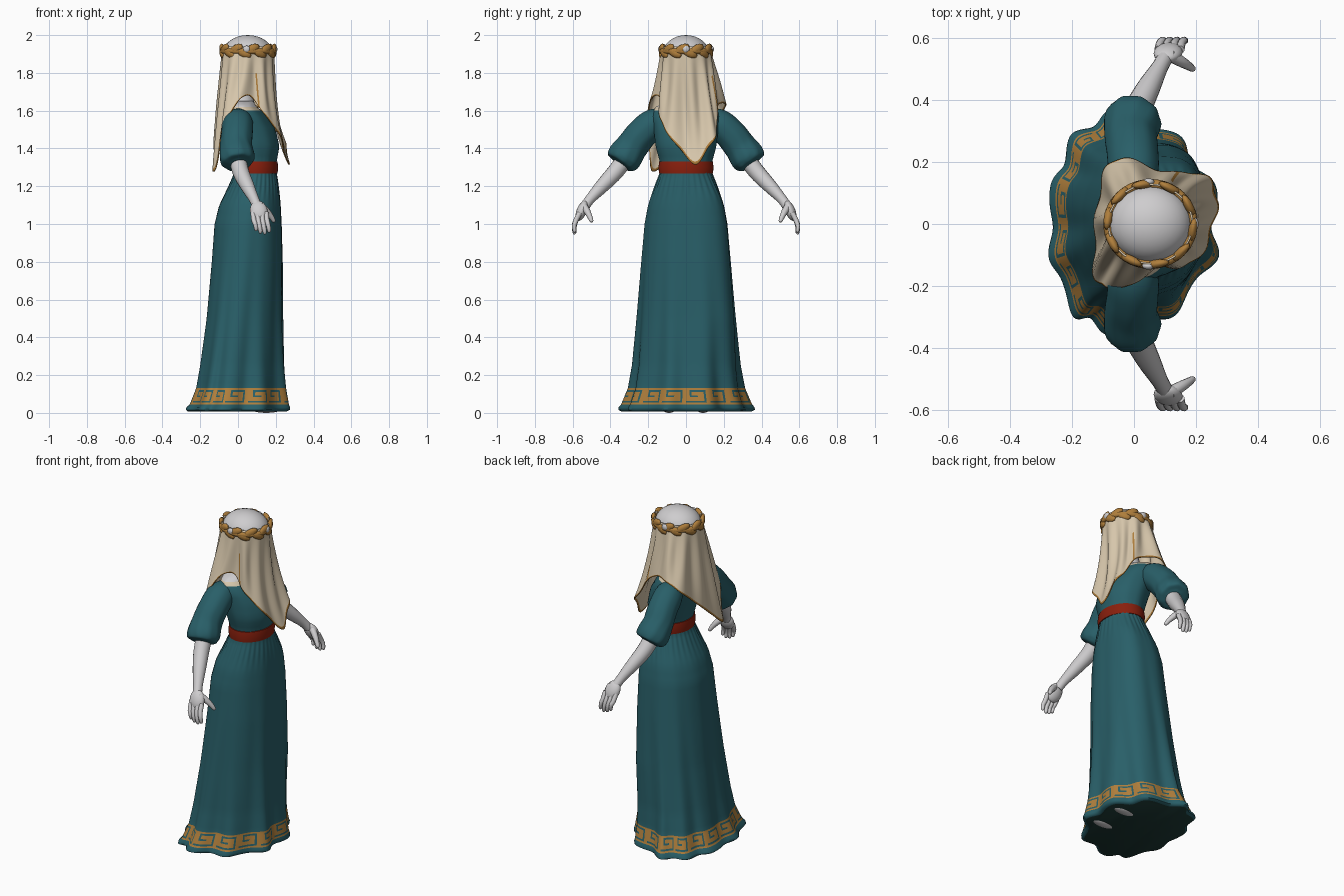
import bpy, bmesh, math
from mathutils import Vector, Matrix

cube = bpy.data.objects.get("Cube")
if cube:
    bpy.data.objects.remove(cube)


def material(name, r, g, b):
    m = bpy.data.materials.new(name)
    m.use_nodes = True
    m.diffuse_color = (r, g, b, 1)
    bsdf = m.node_tree.nodes["Principled BSDF"]
    bsdf.inputs["Base Color"].default_value = (r, g, b, 1)
    bsdf.inputs["Roughness"].default_value = 0.8
    return m


TEAL = material("teal cloth", 0.022, 0.115, 0.14)
GOLD = material("gold", 0.43, 0.21, 0.045)
RED = material("red sash", 0.25, 0.014, 0.004)
CREAM = material("cream veil", 0.68, 0.57, 0.41)
SKIN = material("pale skin", 0.62, 0.61, 0.62)
DARK = material("dark lining", 0.012, 0.04, 0.035)


def finish(name, bm, mats, angle=60):
    bmesh.ops.recalc_face_normals(bm, faces=bm.faces)
    me = bpy.data.meshes.new(name)
    bm.to_mesh(me)
    bm.free()
    ob = bpy.data.objects.new(name, me)
    bpy.context.collection.objects.link(ob)
    for m in mats:
        me.materials.append(m)
    bpy.ops.object.select_all(action='DESELECT')
    ob.select_set(True)
    bpy.context.view_layer.objects.active = ob
    bpy.ops.object.shade_smooth_by_angle(angle=math.radians(angle))
    return ob


def loft(name, rings, mats, rule=None, bottom=None, top=None):
    """Skin closed rings of points; rule(row, column) picks the colour."""
    bm = bmesh.new()
    vs = [[bm.verts.new(p) for p in ring] for ring in rings]
    n = len(rings[0])
    for i in range(len(vs) - 1):
        for j in range(n):
            k = (j + 1) % n
            f = bm.faces.new((vs[i][j], vs[i][k], vs[i + 1][k], vs[i + 1][j]))
            f.material_index = rule(i, j) if rule else 0
    for ring, idx in ((vs[0], bottom), (vs[-1], top)):
        if idx is not None:
            bm.faces.new(ring).material_index = idx
    return finish(name, bm, mats)


def spline(pts, t, closed=False):
    """Catmull-Rom value at t, counted in segments, for tuples of any length."""
    n = len(pts)
    i = int(math.floor(t)) if closed else min(int(t), n - 2)
    u = t - i
    get = lambda k: pts[k % n] if closed else pts[max(0, min(n - 1, k))]
    return [0.5 * (2 * b + (c - a) * u + (2 * a - 5 * b + 4 * c - d) * u * u
                   + (3 * b - a - 3 * c + d) * u ** 3)
            for a, b, c, d in zip(get(i - 1), get(i), get(i + 1), get(i + 2))]


def tube(name, path, mat, sides=16, steps=5, fold=0):
    """Round tube through (x, y, z, radius) points."""
    total = (len(path) - 1) * steps
    samples = [spline(path, i / steps) for i in range(total + 1)]
    rings = []
    for i, s in enumerate(samples):
        a, b = samples[max(0, i - 1)], samples[min(total, i + 1)]
        q = (Vector(b[:3]) - Vector(a[:3])).to_track_quat('Z', 'Y')
        ring = []
        for j in range(sides):
            w = 2 * math.pi * j / sides
            r = s[3] * (1 + fold * i / total * math.sin(9 * w))
            ring.append(Vector(s[:3]) + q @ Vector((r * math.cos(w), r * math.sin(w), 0)))
        rings.append(ring)
    return loft(name, rings, [mat], bottom=0, top=0)


def blob(name, loc, scale, mat, rot=None, seg=20):
    bm = bmesh.new()
    bmesh.ops.create_uvsphere(bm, u_segments=seg, v_segments=seg // 2, radius=1)
    m = Matrix.Translation(loc) @ (rot or Matrix()) @ Matrix.Diagonal((*scale, 1))
    bmesh.ops.transform(bm, matrix=m, verts=bm.verts)
    return finish(name, bm, [mat])


# Gown outline: height, back x, front x, half width
OUTLINE = [(0.0, -0.268, 0.262, 0.338), (0.025, -0.275, 0.27, 0.346), (0.045, -0.252, 0.264, 0.33),
           (0.13, -0.22, 0.252, 0.298), (0.25, -0.2, 0.243, 0.279), (0.5, -0.167, 0.235, 0.258),
           (0.8, -0.14, 0.235, 0.235), (1.0, -0.125, 0.23, 0.218), (1.1, -0.1, 0.225, 0.2),
           (1.2, -0.05, 0.215, 0.165), (1.27, -0.02, 0.205, 0.138), (1.33, -0.02, 0.205, 0.138),
           (1.41, -0.04, 0.22, 0.16), (1.5, -0.07, 0.2, 0.17), (1.58, -0.07, 0.15, 0.18),
           (1.62, -0.05, 0.1, 0.16), (1.65, -0.03, 0.08, 0.08)]


def outline(z):
    for a, b in zip(OUTLINE, OUTLINE[1:]):
        if z <= b[0]:
            u = (z - a[0]) / (b[0] - a[0])
            return [p + (q - p) * u for p, q in zip(a, b)][1:]
    return OUTLINE[-1][1:]


def gown_ring(z, n=192, grow=0.0, folds=True, scale=1.0):
    back, front, half = outline(z)
    flare = max(0, 1 - z / 1.1)
    cx = (back + front) / 2 - 0.08 * flare
    # the forward left leg fills out one quarter of the skirt
    knee = 0.15 * min(1, z / 0.5) * max(0, min(1, (1.3 - z) / 0.15))
    pts = []
    for j in range(n):
        w = 2 * math.pi * j / n
        rx = (front - cx) if math.cos(w) > 0 else (cx - back)
        k = scale
        if folds:
            k -= (0.05 * flare ** 2.2 + 0.005) * math.cos(10 * w)
            k += 0.01 * flare * math.sin(17 * w + 2 * z)
            k += 0.014 * math.sin(32 * w) * math.exp(-((z - 1.22) / 0.07) ** 2)
            if w < math.pi / 2:
                k += knee * math.sin(2 * w) ** 2
        pts.append((cx + (rx + grow) * k * math.cos(w), (half + grow) * k * math.sin(w), z))
    return pts


# Gown with a woven key border and a cream neckline
KEY = ["############", "..........##", "#########.##", "#########.##", "##....###.##",
       "##.######.##", "##.######.##", "##........##", "############"]
LOW, ROW = 0.044, 0.0097
heights = [0.008, 0.016, 0.03] + [LOW + ROW * i for i in range(len(KEY) + 1)]
heights += [0.16 + 0.03 * i for i in range(49)] + [1.62, 1.635, 1.65]
rings = [gown_ring(z, scale=0.96 if i == 0 else 1) for i, z in enumerate(heights)]


def gown_colour(i, j):
    if 3 <= i < 3 + len(KEY):
        return 1 if KEY[i - 3][j % 12] == "#" else 0
    if heights[i] > 1.615:
        return 2
    return 4 if heights[i] > 1.58 else 0


loft("gown", rings, [TEAL, GOLD, SKIN, DARK, CREAM], gown_colour, bottom=3, top=2)

# Sash
sash = [(1.265, -0.006), (1.268, 0.004), (1.3, 0.008), (1.33, 0.004), (1.333, -0.006)]
loft("sash", [gown_ring(z, 64, g, False) for z, g in sash], [RED])

# Head and neck
blob("head", (0.052, 0, 1.845), (0.115, 0.105, 0.15), SKIN, seg=32)
blob("cranium", (0.052, 0, 1.9), (0.134, 0.124, 0.1), SKIN, seg=32)
tube("neck", [(0.02, 0, 1.6, 0.075), (0.03, 0, 1.68, 0.055), (0.045, 0, 1.78, 0.055)], SKIN)

# Veil: lower edge points, counterclockwise from the front tip
EDGE = [(0.268, 0.05, 1.315), (0.26, 0.12, 1.41), (0.215, 0.165, 1.48), (0.13, 0.165, 1.6),
        (0.04, 0.19, 1.64), (-0.05, 0.215, 1.62), (-0.1, 0.16, 1.56), (-0.12, 0.05, 1.46),
        (-0.13, -0.07, 1.36), (-0.125, -0.18, 1.28), (-0.09, -0.2, 1.47), (-0.02, -0.205, 1.625),
        (0.06, -0.15, 1.68), (0.13, -0.14, 1.59), (0.2, -0.12, 1.51), (0.245, -0.04, 1.41)]
COLS, ROWS = 120, 30
levels = [0.975 * i / (ROWS - 1) for i in range(ROWS)] + [1.0]
veil = []
for t in levels:
    ring = []
    for j in range(COLS):
        ex, ey, ez = spline(EDGE, j * len(EDGE) / COLS, True)
        w = 2 * math.pi * j / COLS
        c, s = math.cos(w), math.sin(w)
        # the front hangs straight, then kicks out over the bust
        kx, ky = t ** (1.25 + 2 * max(0, c) ** 2), t ** 1.25
        ripple = 0.011 * math.sin(11 * w + 1.5 * t) * math.sin(math.pi * min(1, t * 0.8))
        hx, hy = 0.053 + 0.138 * c, 0.13 * s
        ring.append((hx + (ex - hx) * kx + ripple * c, hy + (ey - hy) * ky + ripple * s,
                     1.94 + (ez - 1.94) * t))
    veil.append(ring)


def veil_colour(i, j):
    # hem trim, and the trimmed sides of the front panel
    return int(i == ROWS - 1 or (i > ROWS * 0.4 and j in (21, 95)))


cloth = loft("veil", veil, [CREAM, GOLD], veil_colour)
thick = cloth.modifiers.new("thickness", 'SOLIDIFY')
thick.thickness = 0.006

# Leaf wreath
wreath = []
for j in range(41):
    w = 2 * math.pi * j / 40
    wreath.append((0.053 + 0.136 * math.cos(w), 0.129 * math.sin(w), 1.915, 0.016))
tube("wreath_band", wreath, GOLD, sides=8, steps=1)
for k in range(20):
    w = 2 * math.pi * (k + 0.5) / 20
    up = 1 if k % 2 else -1
    turn = Matrix.Rotation(w, 4, 'Z') @ Matrix.Rotation(up * 0.45, 4, 'X')
    blob("wreath_leaf", (0.053 + 0.138 * math.cos(w), 0.13 * math.sin(w), 1.916 + up * 0.011),
         (0.015, 0.043, 0.023), GOLD, turn, 10)
for w in (0, 1.62, -1.62):
    blob("wreath_bead", (0.053 + 0.144 * math.cos(w), 0.136 * math.sin(w), 1.925),
         (0.012, 0.021, 0.02), SKIN, Matrix.Rotation(w, 4, 'Z'), 10)

# Arms, hands and feet on both sides
for side, s in (("left", 1), ("right", -1)):
    def limb(part, pts, mat=SKIN, **kw):
        tube(side + "_" + part, [(x, s * y, z, r) for x, y, z, r in pts], mat, **kw)

    limb("sleeve", [(0.01, 0.1, 1.55, 0.06), (0, 0.17, 1.53, 0.08), (-0.005, 0.235, 1.475, 0.083),
                    (-0.01, 0.285, 1.41, 0.085), (-0.005, 0.325, 1.355, 0.092),
                    (0, 0.343, 1.325, 0.08), (0.002, 0.35, 1.315, 0.045)],
         TEAL, sides=36, fold=0.03)
    limb("forearm", [(-0.005, 0.31, 1.36, 0.045), (0.015, 0.375, 1.275, 0.044),
                     (0.05, 0.445, 1.2, 0.037), (0.083, 0.505, 1.135, 0.027),
                     (0.1, 0.535, 1.095, 0.026)])
    tilt = Matrix.Rotation(s * 0.4, 4, 'X') @ Matrix.Rotation(-0.25, 4, 'Y')
    blob(side + "_palm", (0.11, s * 0.552, 1.07), (0.046, 0.027, 0.058), SKIN, tilt)
    for f in range(4):
        x, drop = 0.08 + 0.023 * f, (0.018, 0.004, 0, 0.01)[f]
        limb("finger", [(x, 0.562, 1.06, 0.014), (x + 0.004, 0.582, 1.02, 0.0135),
                        (x + 0.012, 0.592, 0.98 + drop, 0.012),
                        (x + 0.016, 0.59, 0.952 + drop, 0.0095),
                        (x + 0.017, 0.588, 0.945 + drop, 0.002)], sides=10, steps=3)
    limb("thumb", [(0.115, 0.545, 1.1, 0.02), (0.15, 0.525, 1.07, 0.018),
                   (0.175, 0.51, 1.04, 0.014), (0.19, 0.5, 1.015, 0.01),
                   (0.192, 0.499, 1.009, 0.002)], sides=10, steps=3)
    blob(side + "_foot", (0.15, s * 0.09, 0.022), (0.085, 0.035, 0.022), SKIN)
